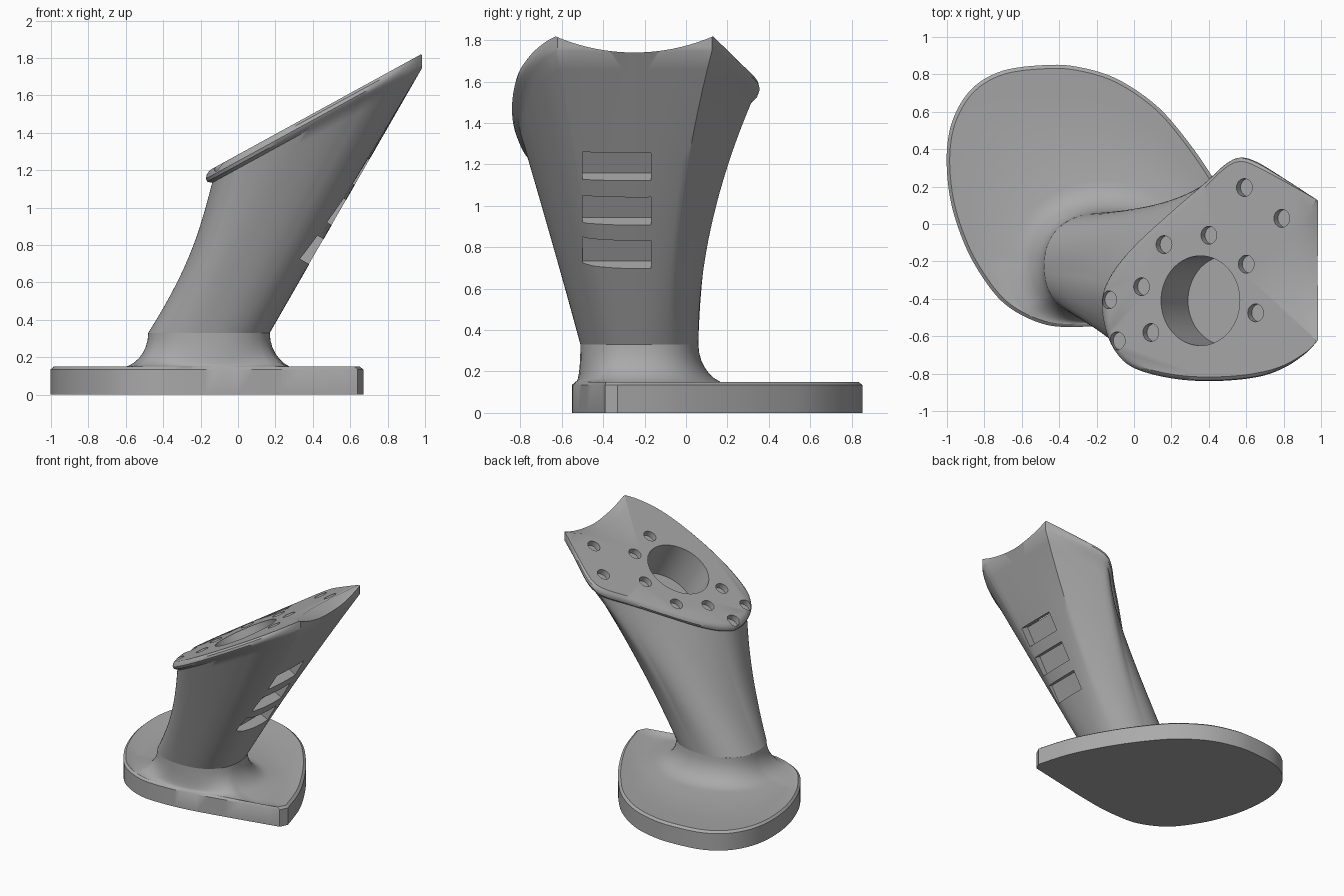
import bpy, bmesh, math
from mathutils import Vector, Matrix

cube = bpy.data.objects.get("Cube")
if cube:
    bpy.data.objects.remove(cube, do_unlink=True)

grey = bpy.data.materials.new("plain grey")
grey.use_nodes = True
colour = (0.4, 0.4, 0.4, 1)
grey.diffuse_color = colour
grey.node_tree.nodes["Principled BSDF"].inputs["Base Color"].default_value = colour


def make_object(name, bm):
    bmesh.ops.recalc_face_normals(bm, faces=bm.faces)
    mesh = bpy.data.meshes.new(name)
    bm.to_mesh(mesh)
    bm.free()
    ob = bpy.data.objects.new(name, mesh)
    bpy.context.collection.objects.link(ob)
    mesh.materials.append(grey)
    return ob


def loft(name, rings):
    """Skin a list of equal closed rings and cap both ends."""
    bm = bmesh.new()
    rows = [[bm.verts.new(p) for p in ring] for ring in rings]
    n = len(rows[0])
    for a, b in zip(rows, rows[1:]):
        for i in range(n):
            j = (i + 1) % n
            bm.faces.new((a[i], a[j], b[j], b[i]))
    bm.faces.new(rows[0][::-1])
    bm.faces.new(rows[-1])
    return make_object(name, bm)


def spline(points, steps):
    """Smooth open curve through the points."""
    pts = [Vector(p) for p in points]
    pts = [pts[0]] + pts + [pts[-1]]
    out = []
    for a, b, c, d in zip(pts, pts[1:], pts[2:], pts[3:]):
        for k in range(steps):
            t = k / steps
            out.append(0.5 * (2 * b + (c - a) * t + (2 * a - 5 * b + 4 * c - d) * t ** 2
                              + (3 * b - a - 3 * c + d) * t ** 3))
    return out


def neck_point(angle):
    """Point on the rounded neck between base and stem."""
    c, s = math.cos(angle), math.sin(angle)
    r = (abs(c) ** 2.3 + abs(s) ** 2.3) ** (-1 / 2.3)
    return Vector((-0.155 + 0.325 * r * c, -0.225 + 0.285 * r * s))


def smooth(ob, degrees):
    bpy.ops.object.select_all(action="DESELECT")
    ob.select_set(True)
    bpy.context.view_layer.objects.active = ob
    bpy.ops.object.shade_smooth_by_angle(angle=math.radians(degrees))


NECK_Z, RIM_Z = 0.33, 0.15

# Base plate: teardrop outline with a narrow tip, dished top and a flared neck
outline = spline([(0.67, -0.33), (0.58, -0.05), (0.42, 0.25), (0.25, 0.49), (0.1, 0.65),
                  (-0.1, 0.78), (-0.3, 0.84), (-0.47, 0.85), (-0.7, 0.82), (-0.86, 0.73),
                  (-0.96, 0.58), (-1, 0.4), (-0.99, 0.18), (-0.94, -0.02), (-0.85, -0.22),
                  (-0.7, -0.42), (-0.5, -0.53), (-0.3, -0.55), (0.0, -0.52), (0.64, -0.39)], 6)
outline.append(Vector((0.64, -0.39)))
hub = Vector((-0.155, -0.225))
necks = [neck_point(math.atan2((p.y - hub.y) / 0.285, (p.x - hub.x) / 0.325)) for p in outline]
rings = [[p.to_3d() + Vector((0, 0, z)) for p in outline] for z in (0, RIM_Z - 0.015)]
inner = [p + (n - p).normalized() * min(0.02, (n - p).length * 0.4) for p, n in zip(outline, necks)]
rings.append([p.to_3d() + Vector((0, 0, RIM_Z)) for p in inner])
for k in range(1, 5):
    ring = []
    for p, n in zip(inner, necks):
        d = (p - n).length
        w = min(d, 0.17)
        q = p.lerp(n + (p - n) * (w / d), k / 4)
        dip = 0.025 * math.sin(math.pi * k / 5) * min(1, (d - w) / 0.2)
        ring.append((q.x, q.y, RIM_Z - dip))
    rings.append(ring)
floor = rings[-1]
for k in range(1, 9):
    a = k / 8 * math.pi / 2
    ring = []
    for f, n in zip(floor, necks):
        q = n.lerp(Vector(f[:2]), 1 - math.sin(a))
        ring.append((q.x, q.y, f[2] + (NECK_Z - f[2]) * (1 - math.cos(a))))
    rings.append(ring)
base = loft("base_plate", rings)
smooth(base, 40)

# Stem: leaning loft from the neck to a sloped mounting face with a rounded lip
SLOPE, LEVEL = 0.548, 1.283
side = spline([(0.985, 0.125), (0.8, 0.245), (0.66, 0.33), (0.57, 0.355), (0.49, 0.32),
               (0.38, 0.22), (0.2, 0.065), (0, -0.12), (-0.12, -0.27), (-0.17, -0.4),
               (-0.155, -0.55), (-0.1, -0.68), (0.0, -0.77), (0.2, -0.825), (0.42, -0.84),
               (0.65, -0.82), (0.8, -0.77), (0.92, -0.69), (0.985, -0.62)], 6)
edge = [Vector((0.985, -0.62 + 0.745 * k / 12)) for k in range(12)]
head = side + edge
mid = Vector((0.4, -0.25))
feet = [neck_point(math.atan2((p.y - mid.y) / 0.6, (p.x - mid.x) / 0.58)) for p in head]


def head_ring(inset, drop):
    """Mounting-face outline, drawn in away from the scooped edge and lowered."""
    ring = []
    for p in head:
        amount = inset * min(1, max(0, (0.985 - p.x) / 0.3))
        q = p + (mid - p).normalized() * amount
        ring.append(Vector((q.x, q.y, LEVEL + SLOPE * q.x - drop)))
    return ring


collar = head_ring(0.035, 0.075)
rings = []
for k in range(17):
    t = k / 16
    ring = []
    for f, c in zip(feet, collar):
        rise = c.y - f.y
        ease = 1 + 0.9 * min(1, max(0, rise / 0.2))
        bow = 0.04 * math.sin(math.pi * t) * min(1, max(0, (0.2 - c.x) / 0.3))
        ring.append((f.x + (c.x - f.x) * t + bow, f.y + rise * t ** ease,
                     NECK_Z + (c.z - NECK_Z) * t))
    rings.append(ring)
rings += [head_ring(0.008, 0.055), head_ring(0, 0.035), head_ring(0.005, 0.015), head_ring(0.022, 0)]
stem = loft("stem", rings)

# Cutters: bore, screw holes, grip slots and the scoop at the high edge
tilt = math.atan(SLOPE)
normal = Vector((-math.sin(tilt), 0, math.cos(tilt)))


def cutter(name, build):
    bm = bmesh.new()
    build(bm)
    ob = make_object(name, bm)
    ob.hide_render = True
    ob.hide_viewport = False
    mod = stem.modifiers.new(name, "BOOLEAN")
    mod.operation, mod.solver, mod.object = "DIFFERENCE", "EXACT", ob
    return ob


def drill(bm, x, y, radius, depth, sides):
    top = Vector((x, y, LEVEL + SLOPE * x))
    spot = top + normal * (0.1 - depth / 2)
    bmesh.ops.create_cone(bm, cap_ends=True, segments=sides, radius1=radius, radius2=radius,
                          depth=depth + 0.2,
                          matrix=Matrix.Translation(spot) @ Matrix.Rotation(-tilt, 4, "Y"))


def bore(bm):
    drill(bm, 0.355, -0.41, 0.24, 0.3, 64)


def screw_holes(bm):
    for x, y in [(0.59, 0.195), (0.79, 0.03), (0.4, -0.06), (0.16, -0.11), (0.6, -0.215),
                 (0.65, -0.475), (0.04, -0.335), (-0.135, -0.405), (-0.09, -0.625), (0.09, -0.58)]:
        drill(bm, x, y, 0.048, 0.045, 24)


def grip_slots(bm):
    lean = math.atan2(0.81, 1.42)
    for z in (0.765, 0.975, 1.19):
        spot = Vector((0.17 + (z - NECK_Z) * 0.57, -0.335, z))
        bmesh.ops.create_cube(bm, size=1, matrix=Matrix.Translation(spot)
                              @ Matrix.Rotation(lean, 4, "Y") @ Matrix.Diagonal((0.14, 0.33, 0.155, 1)))


def scoop(bm):
    bmesh.ops.create_cone(bm, cap_ends=True, segments=160, radius1=0.966, radius2=0.966, depth=0.8,
                          matrix=Matrix.Translation((1.05, -0.25, 1.74 + 0.966))
                          @ Matrix.Rotation(math.pi / 2, 4, "Y"))


tools = [cutter("bore_cutter", bore), cutter("screw_hole_cutter", screw_holes),
         cutter("grip_slot_cutter", grip_slots), cutter("scoop_cutter", scoop)]

# Bake the cuts and drop the helpers
bpy.context.view_layer.update()
cut = bpy.data.meshes.new_from_object(stem.evaluated_get(bpy.context.evaluated_depsgraph_get()))
stem.modifiers.clear()
stem.data = cut
for tool in tools:
    bpy.data.objects.remove(tool, do_unlink=True)
smooth(stem, 35)
